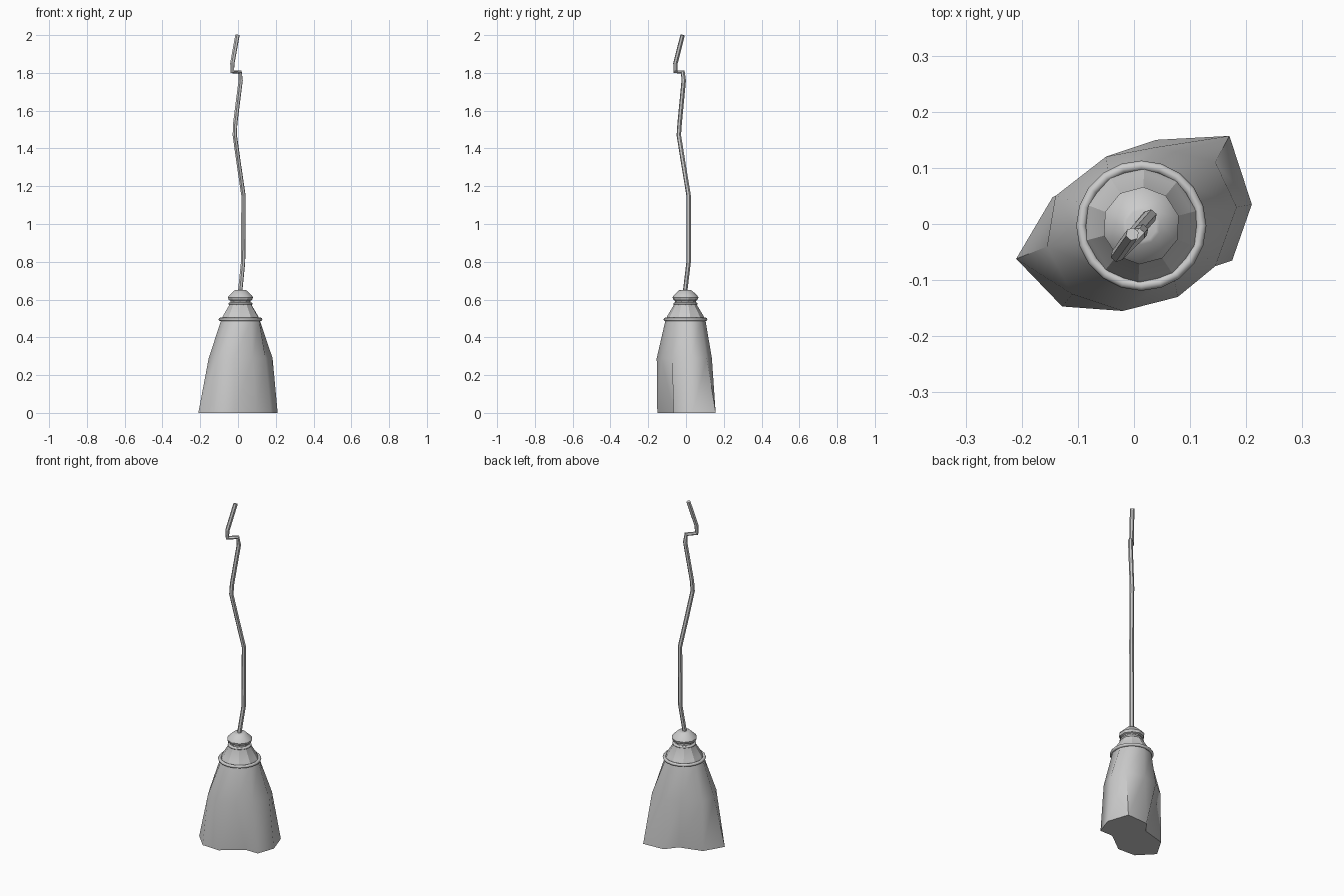
import bpy
from math import sin, cos, pi, radians

if "Cube" in bpy.data.objects:
    bpy.data.objects.remove(bpy.data.objects["Cube"])

CX, CY = 0.013, -0.003     # axis of the collar


def circle(r, z, n=10, start=195):
    a0 = radians(start)
    return [(CX + r * cos(a0 + 2 * pi * i / n), CY + r * sin(a0 + 2 * pi * i / n), z)
            for i in range(n)]


def loft(name, rings, smooth_angle=None):
    """Skin a stack of equal-sized rings and cap both ends."""
    n = len(rings[0])
    faces = [tuple(reversed(range(n)))]
    for k in range(len(rings) - 1):
        for i in range(n):
            j = (i + 1) % n
            faces.append((k * n + i, k * n + j, (k + 1) * n + j, (k + 1) * n + i))
    faces.append(tuple(range((len(rings) - 1) * n, len(rings) * n)))
    me = bpy.data.meshes.new(name)
    me.from_pydata([v for r in rings for v in r], [], faces)
    if smooth_angle:
        me.shade_smooth()
        me.set_sharp_from_angle(angle=radians(smooth_angle))
    ob = bpy.data.objects.new(name, me)
    bpy.context.collection.objects.link(ob)
    return ob


def ring(name, major, minor, z, segs):
    bpy.ops.mesh.primitive_torus_add(location=(CX, CY, z), major_radius=major,
                                     minor_radius=minor, major_segments=segs,
                                     minor_segments=8)
    ob = bpy.context.object
    ob.name = name
    ob.data.shade_smooth()
    return ob


# Skirt: uneven ten-cornered hem, rounder waist, circular shoulder
hem = [(-.21, -.062), (-.128, -.147), (-.02, -.152), (.095, -.065), (.175, -.065),
       (.21, .035), (.17, .157), (.04, .15), (-.011, .085), (-.145, .048)]
waist = [(-.155, -.04), (-.11, -.125), (-.02, -.155), (.078, -.13), (.145, -.075),
         (.183, .03), (.145, .11), (.04, .137), (-.05, .12), (-.14, .05)]
loft("skirt", [[(x, y, 0) for x, y in hem],
               [(x, y, .29) for x, y in waist],
               circle(.106, .49)], 55)

# Shoulder band
ring("shoulder_band", .107, .009, .495, 20)

# Collar: cone, grooved neck and flanged cap
profile = [(.106, .49), (.095, .515), (.062, .57), (.062, .582), (.055, .586),
           (.055, .594), (.064, .598), (.069, .612), (.062, .622), (.034, .648),
           (.028, .65)]
loft("collar", [circle(r, z) for r, z in profile], 30)

# Neck band
ring("neck_band", .058, .006, .578, 20)

# Bent cord with hexagonal section
path = [(.011, -.005, .64), (.017, .002, .70), (.027, .014, .80), (.029, .014, 1.15),
        (.004, -.014, 1.32), (-.017, -.038, 1.47), (-.015, -.034, 1.53),
        (.014, -.012, 1.76), (.010, -.017, 1.805), (-.030, -.056, 1.806),
        (-.030, -.056, 1.85), (-.003, -.018, 2.0)]
cu = bpy.data.curves.new("cord", 'CURVE')
cu.dimensions = '3D'
cu.bevel_depth = .012
cu.bevel_resolution = 1
cu.use_fill_caps = True
sp = cu.splines.new('POLY')
sp.points.add(len(path) - 1)
for p, co in zip(sp.points, path):
    p.co = (*co, 1)
sp.use_smooth = False
cord = bpy.data.objects.new("cord", cu)
bpy.context.collection.objects.link(cord)
